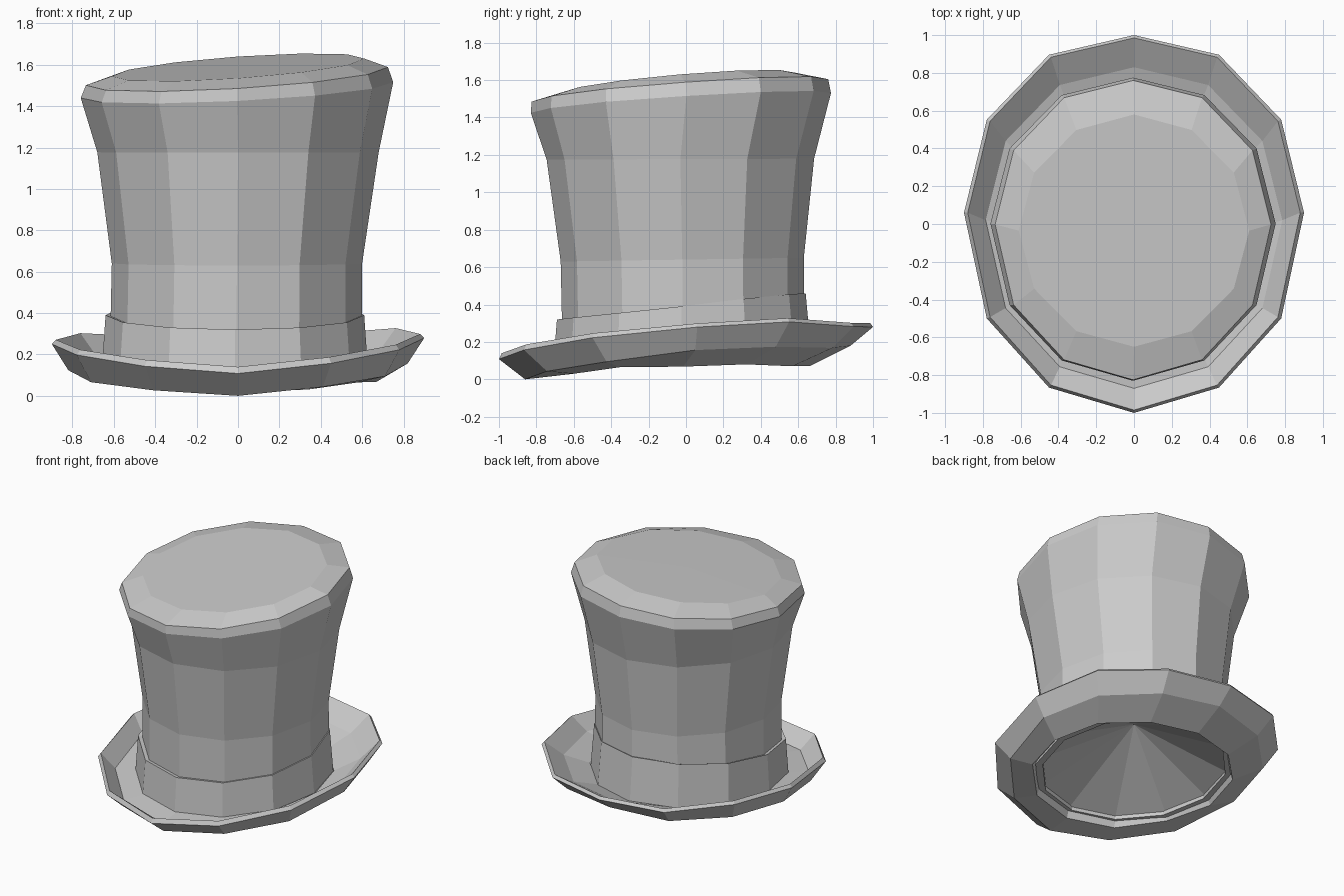
import bpy, bmesh, math

N = 12  # sides of every ring


def ring(rx, y_front, y_back, heights, tilt_x=0.0, bulge=0.0, cx=0.0):
    """Twelve-sided oval. heights = 7 values front to back (or front/back pair).
    bulge pushes the sides of the rear half backward."""
    pts = []
    yc, ry = (y_front + y_back) / 2, (y_back - y_front) / 2
    for i in range(N):
        a = 2 * math.pi * i / N
        x, y = rx * math.sin(a), yc - ry * math.cos(a)
        if math.cos(a) < 0.1:
            y += bulge * abs(math.sin(a))
        if len(heights) == 2:
            t = (1 - math.cos(a)) / 2
            z = heights[0] + (heights[1] - heights[0]) * t
        else:
            z = heights[min(i, N - i)]
        pts.append((x + cx, y, z + tilt_x * x))
    return pts


def loft(name, rings, cap_start=None, cap_end=None, closed=False):
    """Skin rings in order; caps are fans to a given apex point."""
    bm = bmesh.new()
    loops = [[bm.verts.new(p) for p in r] for r in rings]
    pairs = list(zip(loops, loops[1:]))
    if closed:
        pairs.append((loops[-1], loops[0]))
    for a, b in pairs:
        for i in range(N):
            j = (i + 1) % N
            bm.faces.new((a[i], a[j], b[j], b[i]))
    for apex, loop in ((cap_start, loops[0]), (cap_end, loops[-1])):
        if apex:
            v = bm.verts.new(apex)
            for i in range(N):
                bm.faces.new((loop[i], loop[(i + 1) % N], v))
    bmesh.ops.recalc_face_normals(bm, faces=bm.faces)
    me = bpy.data.meshes.new(name)
    bm.to_mesh(me)
    bm.free()
    ob = bpy.data.objects.new(name, me)
    bpy.context.collection.objects.link(ob)
    return ob


# Crown: flared tube with bevelled lip and slightly domed, tilted top
loft("crown", [
    ring(0.61, -0.66, 0.63, (0.16, 0.20), cx=-0.01),
    ring(0.605, -0.67, 0.63, (0.63, 0.65), cx=-0.005),
    ring(0.68, -0.745, 0.685, (1.175, 1.18)),
    ring(0.755, -0.83, 0.775, (1.425, 1.53), 0.05, 0.03, -0.005),
    ring(0.73, -0.825, 0.76, (1.485, 1.605), 0.06, 0.03, -0.005),
    ring(0.61, -0.65, 0.58, (1.535, 1.64), 0.07),
], cap_end=(0, -0.02, 1.59))

# Hat band: collar rising toward the back
loft("hat_band", [
    ring(0.60, -0.655, 0.62, (0.315, 0.455), cx=-0.015),
    ring(0.625, -0.69, 0.64, [0.32, 0.33, 0.355, 0.39, 0.43, 0.455, 0.46], cx=-0.015),
    ring(0.645, -0.71, 0.67, (0.07, 0.13), cx=-0.015),
    ring(0.60, -0.655, 0.62, (0.07, 0.13), cx=-0.015),
], closed=True)

# Brim: curled dish with a thin rim, plus the conical lining in the opening
loft("brim", [
    ring(0.65, -0.67, 0.65, (0.09, 0.13)),
    ring(0.67, -0.69, 0.66, [0.02, 0.03, 0.065, 0.068, 0.08, 0.07, 0.07]),
    ring(0.82, -0.86, 0.88, [0.0, 0.035, 0.08, 0.14, 0.16, 0.16, 0.18], 0.02, 0.04),
    ring(0.90, -1.0, 1.0, [0.108, 0.15, 0.21, 0.265, 0.295, 0.275, 0.28], 0.016, 0.06),
    ring(0.88, -0.985, 0.985, [0.14, 0.18, 0.235, 0.285, 0.315, 0.295, 0.30], 0.016, 0.06),
    ring(0.785, -0.87, 0.83, [0.06, 0.085, 0.13, 0.18, 0.20, 0.20, 0.21], 0.02, 0.04),
    ring(0.64, -0.69, 0.65, [0.08, 0.09, 0.11, 0.13, 0.14, 0.14, 0.14]),
], cap_start=(0, 0, 0.43))
